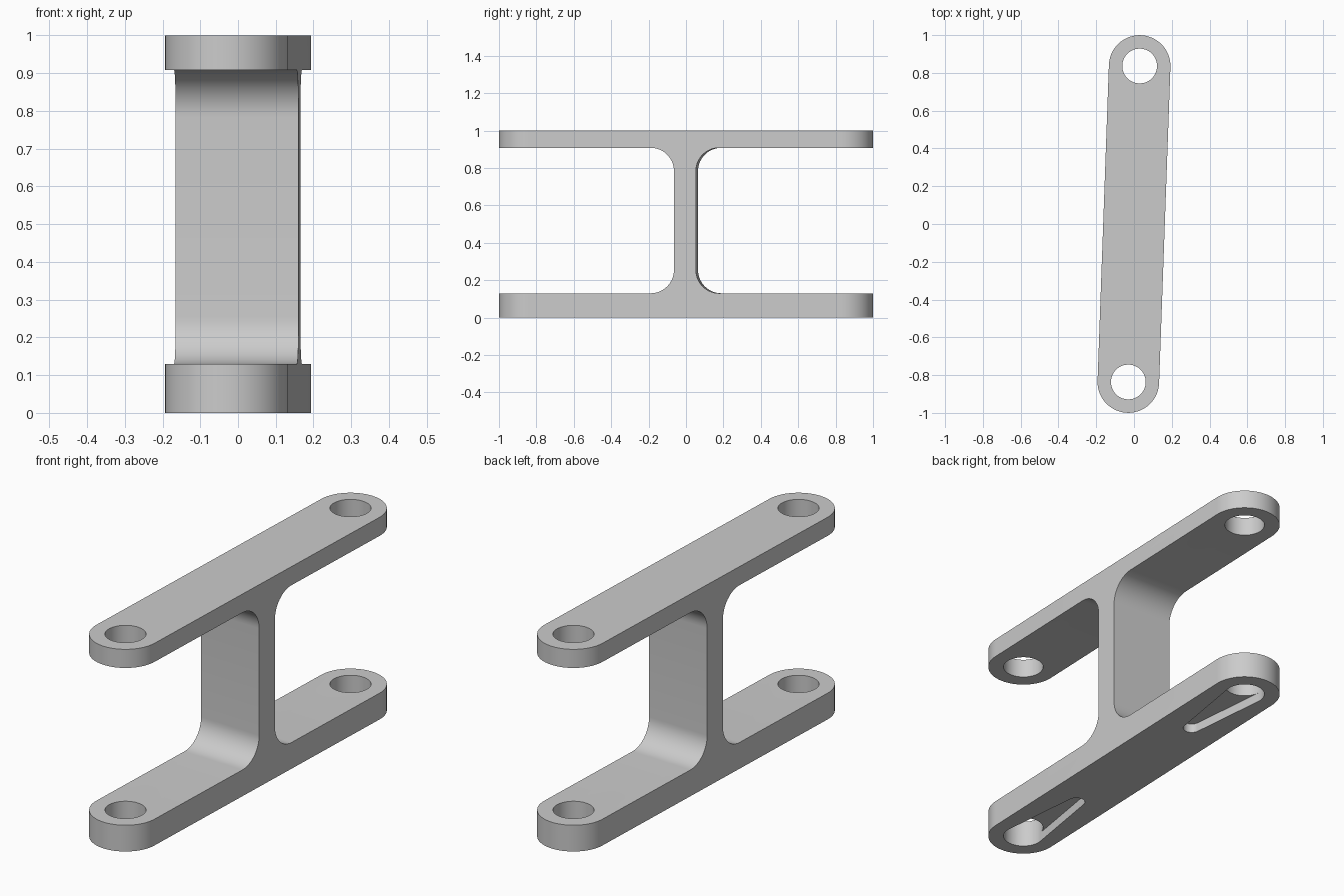
import bpy, bmesh, math
from mathutils import Matrix, Vector

cube = bpy.data.objects.get("Cube")
if cube:
    bpy.data.objects.remove(cube, do_unlink=True)

HOLE_Y, END_R, HOLE_R = 0.837, 0.163, 0.092   # eye positions and radii along the bar
FLOOR_TOP, ROOF_BOTTOM, HEIGHT = 0.13, 0.908, 1.0
WEB, FILLET = 0.0585, 0.125                   # half web thickness, fillet radius
TILT = Matrix.Rotation(-math.atan2(0.03, HOLE_Y), 4, 'Z')

grey = bpy.data.materials.new("plain grey")
grey.use_nodes = True
grey.diffuse_color = (0.6, 0.6, 0.6, 1)
grey.node_tree.nodes["Principled BSDF"].inputs["Base Color"].default_value = (0.6, 0.6, 0.6, 1)


def arc(cx, cy, r, start, end, n):
    """Points on an arc, angles in degrees."""
    angles = [math.radians(start + (end - start) * i / n) for i in range(n + 1)]
    return [(cx + r * math.cos(a), cy + r * math.sin(a)) for a in angles]


def prism(name, points, offset, direction):
    """Extrude a closed outline and turn it to the bar's heading."""
    bm = bmesh.new()
    face = bm.faces.new([bm.verts.new(offset(*p)) for p in points])
    new = bmesh.ops.extrude_face_region(bm, geom=[face])["geom"]
    bmesh.ops.translate(bm, vec=Vector(direction),
                        verts=[v for v in new if isinstance(v, bmesh.types.BMVert)])
    bmesh.ops.recalc_face_normals(bm, faces=bm.faces)
    bm.transform(TILT)
    mesh = bpy.data.meshes.new(name)
    bm.to_mesh(mesh)
    bm.free()
    mesh.materials.append(grey)
    obj = bpy.data.objects.new(name, mesh)
    bpy.context.collection.objects.link(obj)
    return obj


def upright(name, points, z0, z1):
    return prism(name, points, lambda x, y: (x, y, z0), (0, 0, z1 - z0))


def combine(target, tool, operation):
    """Apply a boolean and remove the helper."""
    tool.hide_render = True
    mod = target.modifiers.new(operation, 'BOOLEAN')
    mod.operation, mod.solver, mod.object = operation, 'EXACT', tool
    bpy.context.view_layer.objects.active = target
    bpy.ops.object.modifier_apply(modifier=mod.name)
    bpy.data.objects.remove(tool, do_unlink=True)


# Side profile: two flanges joined by a filleted web
inner = WEB + FILLET
right_side = ([(1.2, 0), (1.2, FLOOR_TOP)]
              + arc(inner, FLOOR_TOP + FILLET, FILLET, 270, 180, 14)
              + arc(inner, ROOF_BOTTOM - FILLET, FILLET, 180, 90, 14)
              + [(1.2, ROOF_BOTTOM), (1.2, HEIGHT)])
profile = right_side + [(-y, z) for y, z in reversed(right_side)]
bracket = prism("double_link_bracket", profile, lambda y, z: (-0.4, y, z), (0.8, 0, 0))

# Rounded plan outline
plan = arc(0, HOLE_Y, END_R, 0, 180, 40) + arc(0, -HOLE_Y, END_R, 180, 360, 40)
combine(bracket, upright("plan_outline", plan, -0.2, 1.2), 'INTERSECT')

# Through holes and tapered pockets in the underside
SLOT, SLOT_R, DEPTH = 0.40, 0.04, 0.045
lean = math.degrees(math.asin((HOLE_R - SLOT_R) / SLOT))
for side in (1, -1):
    hole = arc(0, side * HOLE_Y, HOLE_R, 0, 360, 64)[:-1]
    combine(bracket, upright("hole_cutter", hole, -0.2, 1.2), 'DIFFERENCE')
    pocket = (arc(0, HOLE_Y, HOLE_R * 0.999, -lean, 180 + lean, 40)
              + arc(0, HOLE_Y - SLOT, SLOT_R, 180 + lean, 360 - lean, 20))
    pocket = [(side * x, side * y) for x, y in pocket]
    combine(bracket, upright("pocket_cutter", pocket, -0.2, DEPTH), 'DIFFERENCE')

# Smooth curves, crisp edges
bpy.ops.object.select_all(action='DESELECT')
bracket.select_set(True)
bpy.context.view_layer.objects.active = bracket
bpy.ops.object.shade_smooth_by_angle(angle=math.radians(30))
